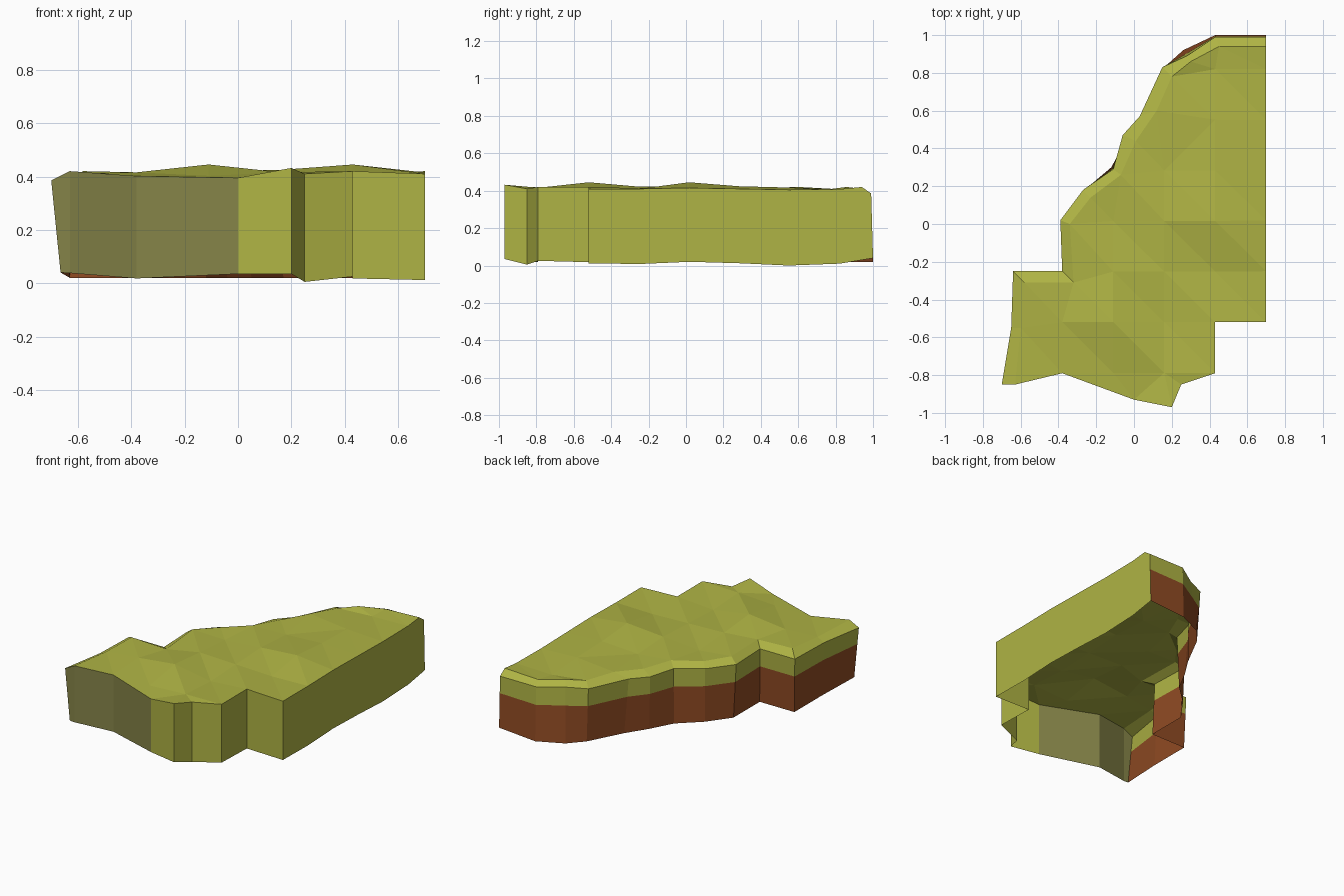
import bpy, math
from mathutils import Vector
from mathutils.geometry import delaunay_2d_cdt, intersect_point_line

if "Cube" in bpy.data.objects:
    bpy.data.objects.remove(bpy.data.objects["Cube"])


def material(name, rgb):
    m = bpy.data.materials.new(name)
    m.diffuse_color = (*rgb, 1)
    m.use_nodes = True
    m.node_tree.nodes["Principled BSDF"].inputs["Base Color"].default_value = m.diffuse_color
    return m


GRASS = material("grass_olive", (0.43, 0.455, 0.058))
EARTH = material("earth_brown", (0.28, 0.07, 0.017))
GREY = material("grey_olive", (0.235, 0.23, 0.065))


def make(name, verts, faces, mats, rule=None):
    me = bpy.data.meshes.new(name)
    me.from_pydata([tuple(v) for v in verts], [], faces)
    for m in mats:
        me.materials.append(m)
    if rule:
        for p in me.polygons:
            p.material_index = rule(p)
    me.update()
    ob = bpy.data.objects.new(name, me)
    bpy.context.collection.objects.link(ob)
    return ob


def strip(name, low, high, mats, rule=None):
    """Wall of quads between two matching chains, facing outward."""
    n = len(low)
    faces = [(i, i + 1, n + i + 1, n + i) for i in range(n - 1)]
    return make(name, low + high, faces, mats, rule)


# Cliff outline, from the back right corner round the left to the front left
foot_xy = [(.7, 1), (.43, 1), (.26, .92), (.17, .82), (.05, .59), (-.04, .45), (-.12, .30),
           (-.26, .17), (-.37, .02), (-.37, -.26), (-.63, -.26), (-.63, -.55), (-.665, -.85)]
brow_xy = [(.7, .99), (.43, .99), (.28, .89), (.15, .83), (.03, .57), (-.06, .47), (-.11, .29),
           (-.27, .18), (-.39, .02), (-.38, -.25), (-.64, -.25), (-.65, -.55), (-.7, -.85)]
rim_xy = [(.7, .94), (.45, .94), (.30, .86), (.20, .78), (.12, .60), (.01, .44), (-.07, .26),
          (-.23, .14), (-.34, 0), (-.32, -.31), (-.58, -.31), (-.60, -.55), (-.63, -.85)]
foot = [Vector((x, y, .04 - .02 * (0 < i < 12))) for i, (x, y) in enumerate(foot_xy)]
brow = [Vector((x, y, .385)) for x, y in brow_xy]
rim = [Vector((x, y, .42 - .01 * (i % 2))) for i, (x, y) in enumerate(rim_xy)]
seam = [a.lerp(b, .67) for a, b in zip(foot, brow)]

strip("earth_cliff", foot, seam, [EARTH])
strip("grass_overhang", seam, brow, [GRASS])
strip("grass_lip", brow, rim, [GRASS])

# Front and right cut walls: x, y, bottom z, top z
cut = [(-.63, -.85, .038, .42), (-.38, -.79, .018, .402), (0, -.93, .035, .395),
       (.2, -.97, .035, .432), (.25, -.85, .005, .41), (.43, -.79, .025, .42),
       (.43, -.52, .018, .42), (.7, -.52, .012, .41), (.7, -.25, .008, .41),
       (.7, .02, .02, .415), (.7, .29, .012, .41), (.7, .55, 0, .405),
       (.7, .82, .01, .408), (.7, .94, .03, .42)]
low = [foot[-1]] + [Vector((x, y, b)) for x, y, b, t in cut] + [foot[0]]
high = [brow[-1]] + [Vector((x, y, t)) for x, y, b, t in cut] + [brow[0]]
strip("cut_wall", low, high, [GRASS, GREY], lambda p: int(p.center.x < 0 and p.center.y < -.5))

# Bumpy grass top: outline plus a regular grid, triangulated
border = rim + [Vector((x, y, t)) for x, y, b, t in cut[1:-1]]
n = len(border)
peaks = {(3, 0): .445, (1, 2): .445, (2, 4): .43, (3, 5): .43}


def clear(p):
    """True when p keeps away from every border edge."""
    for i in range(n):
        a, b = border[i].to_2d(), border[(i + 1) % n].to_2d()
        q, t = intersect_point_line(p, a, b)
        q = a.lerp(b, min(1, max(0, t)))
        if (Vector(q[:2]) - p).length < .07:
            return False
    return True


points = list(border)
for i in range(1, 6):
    for j in range(-1, 6):
        p = Vector((.7 - .27 * i, -.52 + .268 * j))
        if clear(p):
            z = peaks.get((i, j), .413 + .012 * math.sin(i * 2.3 + j * 1.7))
            points.append(Vector((p.x, p.y, z)))
# a slight shear makes all grid diagonals run the same way
flat = [Vector((p.x + .03 * p.y, p.y)) for p in points]
vs, es, fs, origin, _, _ = delaunay_2d_cdt(flat, [], [list(range(n))], 1, 1e-5)
verts = [points[o[0]] if o else Vector((v.x - .03 * v.y, v.y, .41)) for v, o in zip(vs, origin)]
make("grass_top", verts, [tuple(f) for f in fs], [GRASS])
